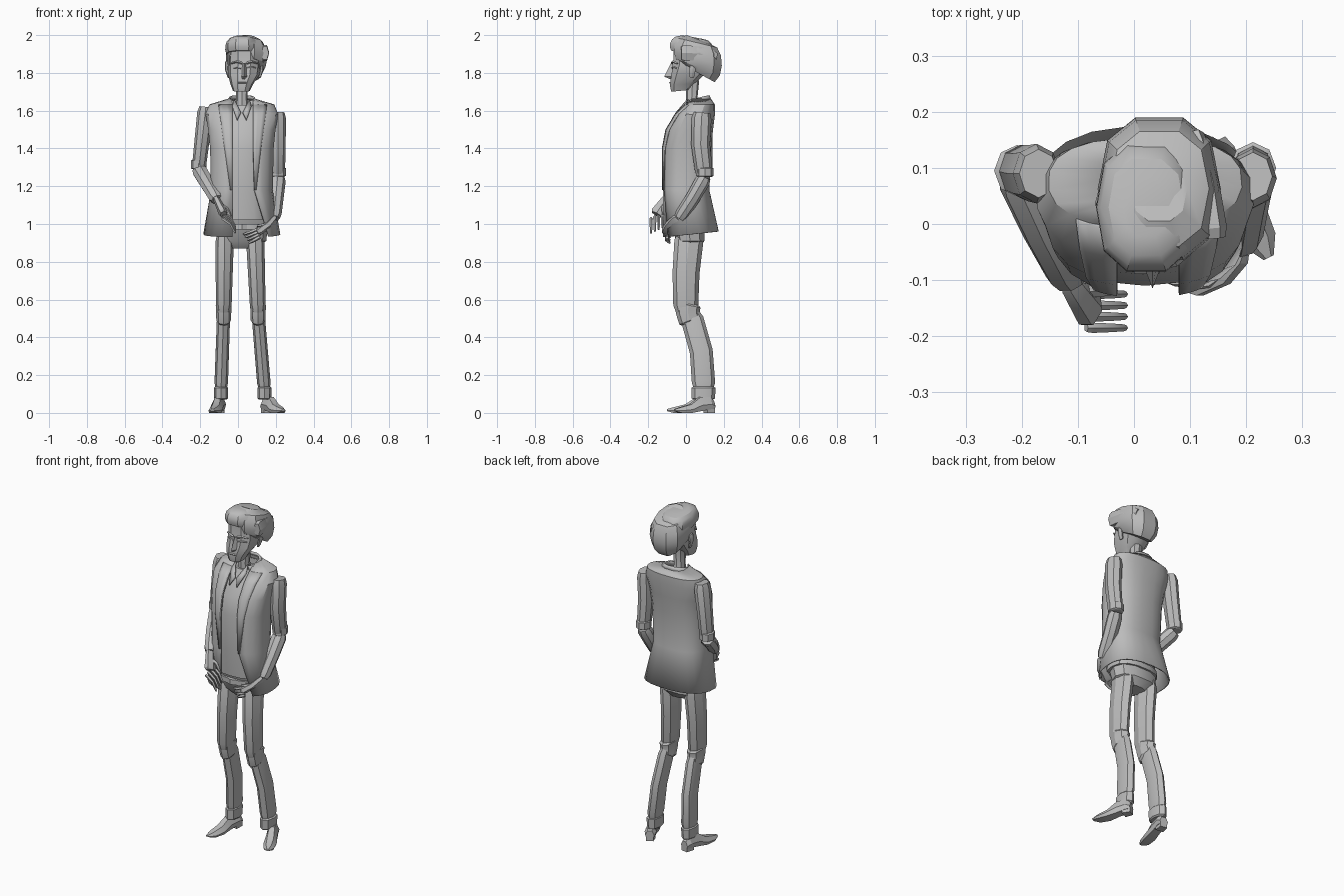
import bpy, bmesh
from math import sin, cos, pi, acos, copysign, radians
from mathutils import Vector

cube = bpy.data.objects.get("Cube")
if cube:
    bpy.data.objects.remove(cube)

grey = bpy.data.materials.new("plain_grey")
grey.use_nodes = True
grey.diffuse_color = (.5, .5, .5, 1)
grey.node_tree.nodes["Principled BSDF"].inputs["Base Color"].default_value = grey.diffuse_color

SQUARENESS = .8
CENTRE = .02  # the trunk stands a little to the left


def loft(name, rings, closed=True, thickness=0):
    """Skin a list of equal-length point rings."""
    mesh_builder = bmesh.new()
    rows = [[mesh_builder.verts.new(point) for point in points] for points in rings]
    count = len(rows[0])
    for lower, upper in zip(rows, rows[1:]):
        for i in range(count if closed else count - 1):
            j = (i + 1) % count
            mesh_builder.faces.new((lower[i], lower[j], upper[j], upper[i]))
    if closed:
        mesh_builder.faces.new(rows[0])
        mesh_builder.faces.new(rows[-1])
    bmesh.ops.recalc_face_normals(mesh_builder, faces=mesh_builder.faces)
    mesh = bpy.data.meshes.new(name)
    mesh_builder.to_mesh(mesh)
    mesh_builder.free()
    mesh.materials.append(grey)
    part = bpy.data.objects.new(name, mesh)
    bpy.context.collection.objects.link(part)
    if thickness:
        shell = part.modifiers.new("thickness", "SOLIDIFY")
        shell.thickness = thickness
        shell.offset = 0
    bpy.ops.object.select_all(action="DESELECT")
    part.select_set(True)
    bpy.context.view_layer.objects.active = part
    bpy.ops.object.shade_smooth_by_angle(angle=radians(28))


def rounded(value, exponent):
    return copysign(abs(value) ** exponent, value)


def ring(z, centre, half, front, back, rise=0, sides=10, span=None):
    """Rounded section, raised at the back by rise; span makes it an open arc."""
    start, end = span or (0, 2 * pi)
    steps = sides - 1 if span else sides
    points = []
    for i in range(sides):
        angle = start + (end - start) * i / steps
        depth = (rounded(sin(angle), SQUARENESS) + 1) / 2
        points.append(Vector((centre + half * rounded(cos(angle), SQUARENESS),
                              front + depth * (back - front), z + depth * rise)))
    return points


def limb(name, start, end, radius, end_radius, bow=(0, 0, 0), flat=1, axis=(0, 1, 0), sides=8):
    """Bowed tapering tube with slightly drawn-in ends."""
    start, end, bow = Vector(start), Vector(end), Vector(bow)
    rings = []
    for t in (0, .1, .5, .9, 1):
        along = (end - start + bow * pi * cos(pi * t)).normalized()
        across = along.cross(Vector(axis)).normalized()
        deep = along.cross(across)
        size = (radius + (end_radius - radius) * t) * (.8 if t in (0, 1) else 1)
        middle = start.lerp(end, t) + bow * sin(pi * t)
        rings.append([middle + size * (across * flat * cos(2 * pi * k / sides) + deep * sin(2 * pi * k / sides))
                      for k in range(sides)])
    loft(name, rings)


def dome(name, centre, half, front, back, z, rise, height, lowest):
    """Rounded cap of hair from a lowest latitude to the crown, tilted most at the nape."""
    rings = []
    for i in range(6):
        latitude = lowest + (1.4 - lowest) * i / 5
        size = cos(latitude) ** .45
        middle, reach = (front + back) / 2, (back - front) / 2 * size
        tilt = rise * (1 - .4 * sin(latitude))
        rings.append(ring(z + height * sin(latitude), centre, half * size, middle - reach, middle + reach, tilt))
    loft(name, rings)


# Jacket sections from hem to neck: height, half width, front, back
coat = [(.93, .2, -.12, .17), (1.18, .16, -.12, .12), (1.4, .165, -.12, .13), (1.5, .175, -.1, .14),
        (1.58, .19, -.05, .15), (1.63, .17, 0, .15), (1.66, .07, .01, .13)]


def opening(z, sign):
    """Edge of the open front, cut away towards the left hip."""
    return .08 + .3 * max(0, 1.2 - z) if sign > 0 else -.03


def edge_angle(half, x):
    return -acos(max(-1, min(1, rounded((x - CENTRE) / half, 1 / SQUARENESS))))


loft("jacket", [ring(z, CENTRE, half, front, back, sides=20, rise=.03 if z < 1 else 0,
                     span=(edge_angle(half, opening(z, 1)), 2 * pi + edge_angle(half, opening(z, -1))))
                for z, half, front, back in coat], closed=False, thickness=.008)

# Lapels widen from the waist to the shoulder
for name, sign in (("right_lapel", -1), ("left_lapel", 1)):
    rows = []
    for z, half, front, back in coat[1:6]:
        inner = opening(z, sign)
        outer = inner + sign * (.01 + .14 * (z - 1.18))
        span = (edge_angle(half, inner), edge_angle(half, outer))
        rows.append(ring(z, CENTRE, half, front - .008, back, sides=4, span=span))
    loft(name, rows, closed=False, thickness=.006)

# Shirt fills the opening, just inside the jacket
hem = ring(1.02, CENTRE, .14, -.1, .1, sides=16)
loft("shirt", [hem] + [ring(z - .01, CENTRE, half * .85, front + .01, back - .03, sides=16)
                       for z, half, front, back in coat[1:5]]
     + [ring(1.63, CENTRE, .06, -.01, .09, sides=16)])

# Collars
loft("jacket_collar", [ring(1.62, CENTRE, .08, 0, .13, .04, 12, (-1, pi + 1)),
                       ring(1.65, CENTRE, .065, 0, .12, .03, 12, (-1, pi + 1))], closed=False, thickness=.01)
for name, sign in (("right_shirt_collar", -1), ("left_shirt_collar", 1)):
    loft(name, [[Vector((CENTRE + sign * x, y, z)) for x, y, z in edge] for edge in
                (((.04, .01, 1.66), (.05, -.02, 1.62)), ((.005, -.05, 1.59), (.025, -.075, 1.55)))],
         closed=False, thickness=.008)

# Hips, belt and buckle
loft("trouser_hips", [ring(.87, CENTRE, .06, -.02, .07), ring(.91, CENTRE, .13, -.055, .1),
                      ring(1.02, CENTRE, .14, -.09, .1)])
loft("belt", [ring(z, CENTRE, .145, -.095, .11, sides=14) for z in (.97, 1)])
loft("buckle", [ring(z, CENTRE, .03, -.105, -.08, sides=4) for z in (.97, 1)])

# Legs bend at the knee; each shoe turns towards its toe
sole = ((0, .025, .02, .06), (.1, .032, .02, .085), (.35, .03, .01, .085),
        (.6, .036, 0, .045), (.85, .03, 0, .03), (1, .01, .01, .02))
for side, hip, knee, foot, toe in (("right", -.07, -.076, -.09, (-.135, -.1, 0)),
                                   ("left", .09, .106, .14, (.24, -.06, 0))):
    limb(side + "_thigh", (hip, .02, .95), (knee, 0, .53), .078, .065, (0, -.01, 0), .63)
    limb(side + "_knee", (knee, .015, .58), (knee, .025, .48), .066, .06, (0, -.01, 0), .64)
    limb(side + "_shin", (knee, .02, .53), (foot, .092, .12), .06, .062, (0, .025, 0), .58)
    limb(side + "_cuff", (foot, .092, .14), (foot, .092, .07), .064, .062, flat=.58)
    heel = Vector((foot, .145, 0))
    forward = Vector(toe) - heel
    across = Vector((-forward.y, forward.x, 0)).normalized()
    loft(side + "_shoe", [[heel + forward * along + across * width * x + Vector((0, 0, low + (high - low) * lift))
                           for x, lift in ((-.8, 0), (.8, 0), (1, .4), (.5, 1), (-.5, 1), (-1, .4))]
                          for along, width, low, high in sole])
    loft(side + "_heel", [[heel + forward * along + across * x + Vector((0, 0, z))
                           for along, x in ((0, -.02), (0, .02), (.2, .025), (.2, -.025))] for z in (0, .03)])

# Sleeves fold at the elbow; the right arm reaches across the front
for side, shoulder, elbow, wrist, size, bow in (
        ("right", (-.17, .09, 1.62), (-.208, .095, 1.29), (-.112, -.1, 1.13), .054, .008),
        ("left", (.212, .085, 1.59), (.212, .1, 1.25), (.19, -.035, 1.03), .054, -.005)):
    limb(side + "_upper_sleeve", shoulder, elbow, size, size * .85, (0, bow - .01, 0), .8)
    limb(side + "_elbow_fold", Vector(elbow) + Vector((0, 0, .05)), elbow, size * .85, size * .85, flat=.9)
    limb(side + "_fore_sleeve", elbow, wrist, size * .8, size * .7, (0, -bow, 0), .95, (1, 0, 0))

# Right hand, loosely curled
limb("right_palm", (-.118, -.095, 1.14), (-.075, -.155, 1.05), .028, .042, flat=.6, sides=6)
for i in range(4):
    y, z = -.125 - .02 * i, 1.06 - .01 * i
    limb("right_finger", (-.085, y, z), (-.015, y, z - .08), .01, .006, (.01, 0, .01), sides=5)
limb("right_thumb", (-.1, -.12, 1.1), (-.04, -.12, 1.04), .013, .007, (.01, 0, .01), sides=5)

# Left hand, resting at the pocket
limb("left_palm", (.19, -.04, 1.03), (.1, -.095, .955), .032, .042, (.01, -.01, 0), .55, sides=6)
for i in range(4):
    z = .975 - .015 * i
    limb("left_finger", (.115, -.1, z), (.03 + .01 * i, -.085, z - .03), .011, .007, (0, -.01, 0), sides=5)
limb("left_thumb", (.165, -.08, 1), (.1, -.11, .99), .012, .007, (0, -.01, 0), sides=5)

# Neck and head
loft("neck", [ring(1.6, CENTRE, .04, 0, .08, sides=8), ring(1.66, CENTRE, .03, 0, .06, sides=8),
              ring(1.76, CENTRE, .034, 0, .07, sides=8)])
loft("head", [ring(1.7, .018, .045, -.08, .02, .01), ring(1.735, .02, .06, -.088, .05, .01),
              ring(1.79, .03, .083, -.082, .1), ring(1.84, .033, .087, -.07, .13), ring(1.93, .033, .083, -.07, .13)])
FACE = .033
loft("nose", [[Vector((FACE - width, -.07, z)), Vector((FACE, tip, z)), Vector((FACE + width, -.07, z))]
              for z, width, tip in ((1.765, .014, -.08), (1.78, .018, -.115), (1.85, .008, -.08))])
limb("mouth", (0, -.084, 1.748), (.045, -.084, 1.748), .005, .005, sides=4)
for side, sign in (("right", -1), ("left", 1)):
    limb(side + "_eyebrow", (FACE + sign * .012, -.074, 1.85), (FACE + sign * .07, -.045, 1.85), .007, .006,
         (0, -.01, .01), sides=4)
    limb(side + "_eyelid", (FACE + sign * .016, -.071, 1.825), (FACE + sign * .06, -.05, 1.825), .005, .005,
         (0, -.008, .005), sides=5)
    x = FACE + sign * .09
    limb(side + "_ear", (x - sign * .01, .03, 1.775), (x, .04, 1.86), .014, .022, (sign * .008, 0, 0), .5, sides=6)
    limb(side + "_sideburn", (x - sign * .01, .015, 1.82), (x - sign * .01, .02, 1.9), .02, .05, flat=.25, sides=4)

# Hair: sloping cap, swept fringe and the lock beyond the parting
dome("hair", .045, .11, -.07, .195, 1.922, -.075, .08, -1.1)
dome("fringe", .022, .09, -.09, .15, 1.945, -.03, .055, -.5)
limb("side_lock", (.143, -.025, 1.905), (.11, .16, 1.88), .05, .035, (.005, 0, .01), .5, (0, 0, 1), 6)
